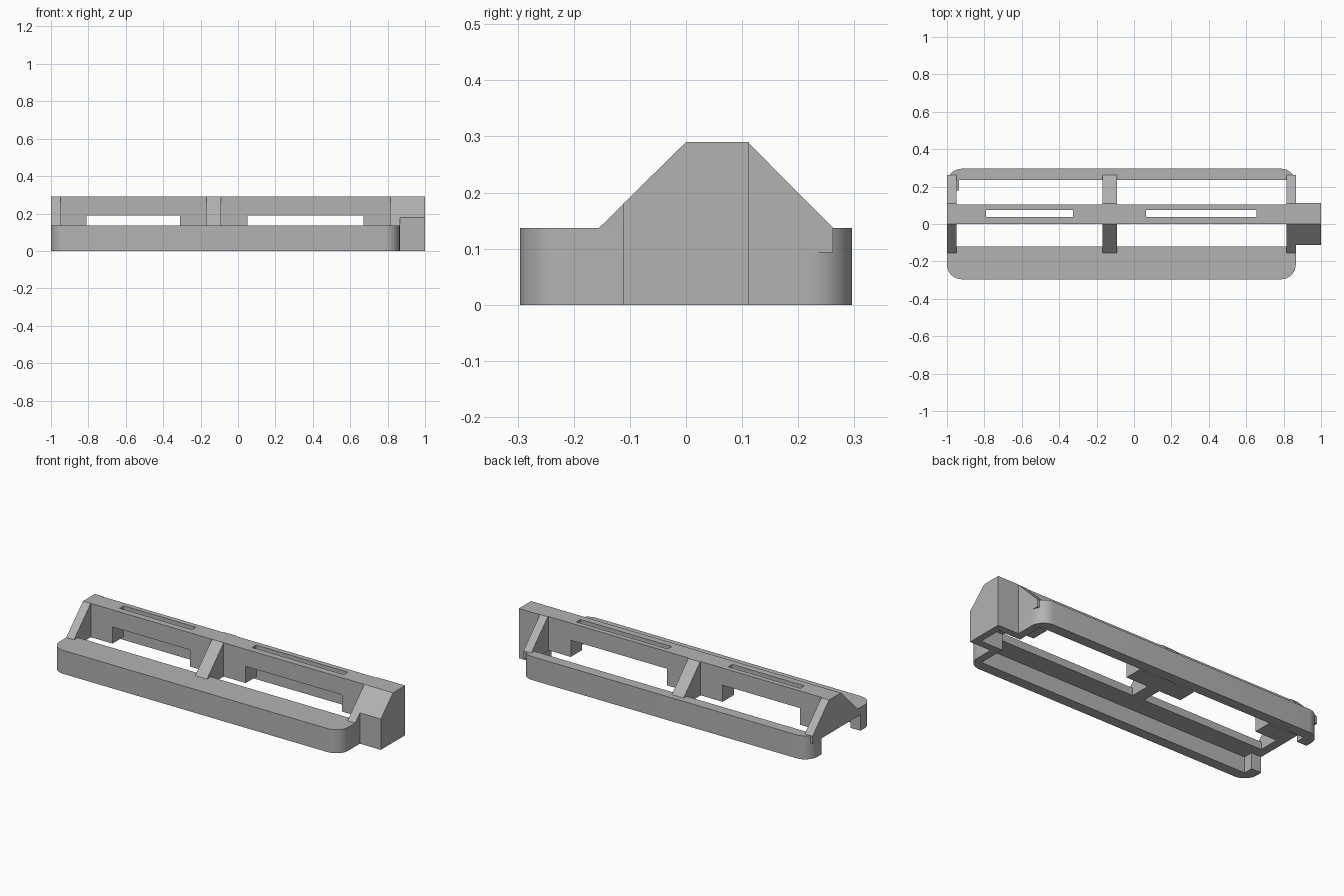
import bpy
import bmesh
from math import cos, sin, pi, radians

cube = bpy.data.objects.get("Cube")
if cube:
    bpy.data.objects.remove(cube, do_unlink=True)

GREY = (0.45, 0.45, 0.45, 1)
mat = bpy.data.materials.new("plain grey")
mat.use_nodes = True
mat.diffuse_color = GREY
mat.node_tree.nodes["Principled BSDF"].inputs["Base Color"].default_value = GREY

# Key dimensions
X0, X1, END = -1.0, 0.865, 1.0      # frame ends and connector end
HALF, WALL = 0.296, 0.235           # outer and inner y of the walls
TOP, UNDER, PEAK = 0.137, 0.093, 0.29
RIDGE = 0.105
RADIUS = 0.08


def prism(name, outline, lo, hi, axis="z"):
    """Extrude an outline along z (x, y points) or along x (y, z points)."""
    def place(p, h):
        return (p[0], p[1], h) if axis == "z" else (h, p[0], p[1])
    bm = bmesh.new()
    a = [bm.verts.new(place(p, lo)) for p in outline]
    b = [bm.verts.new(place(p, hi)) for p in outline]
    bm.faces.new(a[::-1])
    bm.faces.new(b)
    n = len(a)
    for i in range(n):
        j = (i + 1) % n
        bm.faces.new((a[i], a[j], b[j], b[i]))
    bmesh.ops.recalc_face_normals(bm, faces=bm.faces)
    mesh = bpy.data.meshes.new(name)
    bm.to_mesh(mesh)
    bm.free()
    mesh.materials.append(mat)
    ob = bpy.data.objects.new(name, mesh)
    bpy.context.collection.objects.link(ob)
    return ob


def box(name, xa, xb, ya, yb, za, zb):
    return prism(name, [(xa, ya), (xb, ya), (xb, yb), (xa, yb)], za, zb)


def outer_edge(side):
    """Two rounded corners of the frame on one side, from -x to +x."""
    pts = []
    for cx, start in ((X0 + RADIUS, pi), (X1 - RADIUS, pi / 2)):
        for i in range(9):
            t = start - i * pi / 16
            pts.append((cx + RADIUS * cos(t),
                        side * (HALF - RADIUS + RADIUS * sin(t))))
    return pts


def smooth(ob):
    bpy.ops.object.select_all(action="DESELECT")
    ob.select_set(True)
    bpy.context.view_layer.objects.active = ob
    bpy.ops.object.shade_smooth_by_angle(angle=radians(30))


# Perimeter walls, with short returns at both ends
for side, word in ((-1, "front"), (1, "back")):
    outline = [(X0, side * 0.18)] + outer_edge(side) + [
        (X1, side * 0.07), (0.82, side * 0.07), (0.82, side * WALL),
        (-0.935, side * WALL), (-0.935, side * 0.18)]
    smooth(prism(word + "_wall", outline, 0, TOP))

# Wide top plate along the front
smooth(prism("front_plate", [(X0, -0.12)] + outer_edge(-1) + [(X1, -0.12)],
             UNDER, TOP))

# Gable ribs carrying the ridge
gable = [(-0.155, UNDER), (-0.155, TOP), (0, PEAK), (0.11, PEAK),
         (0.262, TOP), (0.262, UNDER)]
for name, xa, xb in (("end_rib", X0, -0.95), ("middle_rib", -0.168, -0.092),
                     ("connector_rib", 0.815, X1)):
    prism(name, gable, xa, xb, "x")

# Ridge bar with two long slots
ridge = box("ridge_bar", -0.96, 0.83, 0, RIDGE, 0.19, PEAK)
for xa, xb in ((-0.79, -0.325), (0.065, 0.655)):
    cutter = box("slot_cutter", xa, xb, 0.038, 0.075, 0.1, 0.4)
    cutter.hide_render = True
    cutter.hide_set(True)
    mod = ridge.modifiers.new("slot", "BOOLEAN")
    mod.operation = "DIFFERENCE"
    mod.object = cutter

# Tabs hanging under the ridge
for name, xa, xb in (("end_tab", -0.96, -0.81), ("middle_tab", -0.31, 0.05),
                     ("connector_tab", 0.67, 0.82)):
    box(name, xa, xb, 0, RIDGE, UNDER, 0.19)

# Hollow connector block with a sloped front shoulder
shell = [(-0.112, 0), (-0.112, 0.18), (0, PEAK), (0.112, PEAK), (0.112, 0)]
hollow = [(0.07, 0), (0.07, 0.15), (-0.07, 0.15), (-0.07, 0)]
prism("connector_shell", shell + hollow, X1, 0.96, "x")
prism("connector_end", shell, 0.96, END, "x")
